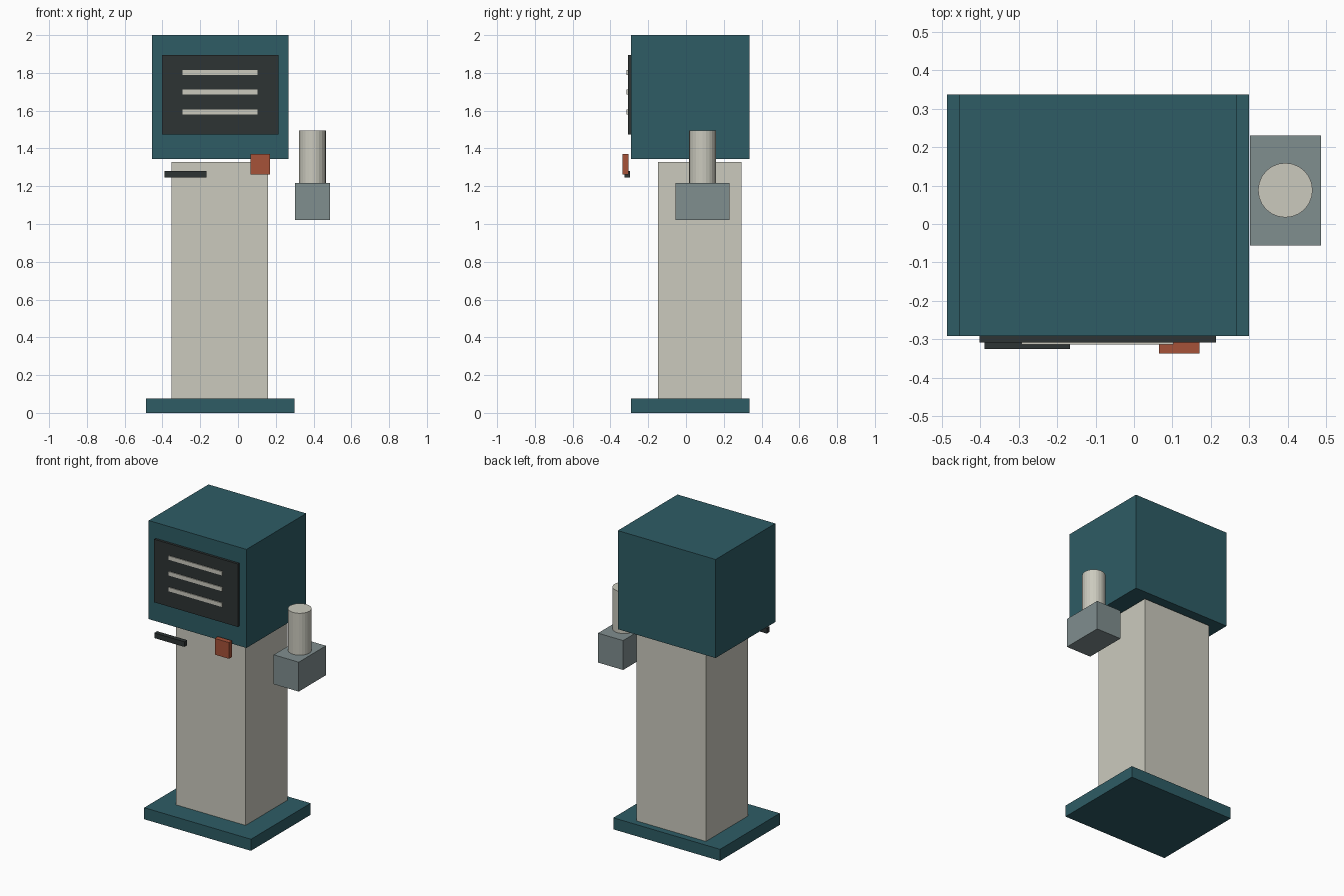
import bpy

if "Cube" in bpy.data.objects:
    bpy.data.objects.remove(bpy.data.objects["Cube"])


def linear(c):
    c /= 255
    return c / 12.92 if c <= 0.04045 else ((c + 0.055) / 1.055) ** 2.4


def material(name, r, g, b):
    m = bpy.data.materials.new(name)
    m.diffuse_color = (linear(r), linear(g), linear(b), 1)
    m.use_nodes = True
    m.node_tree.nodes["Principled BSDF"].inputs["Base Color"].default_value = m.diffuse_color
    return m


teal = material("teal", 46, 92, 101)
cream = material("cream", 203, 202, 190)
charcoal = material("charcoal", 45, 51, 51)
rust = material("rust_red", 166, 82, 57)
grey = material("blue_grey", 128, 142, 143)


def box(name, x, y, z, mat):
    """Cuboid from its (min, max) range on each axis."""
    ranges = (x, y, z)
    bpy.ops.mesh.primitive_cube_add(size=1, location=[(a + b) / 2 for a, b in ranges])
    ob = bpy.context.object
    ob.name = name
    ob.scale = [b - a for a, b in ranges]
    bpy.ops.object.transform_apply(location=False, rotation=False, scale=True)
    ob.data.materials.append(mat)
    return ob


# Pedestal: foot plate and column
box("base_plate", (-0.487, 0.300), (-0.292, 0.337), (0, 0.077), teal)
box("column", (-0.352, 0.160), (-0.148, 0.293), (0.077, 1.327), cream)

# Head with display panel
box("head", (-0.454, 0.267), (-0.292, 0.337), (1.343, 2.0), teal)
box("screen", (-0.402, 0.214), (-0.308, -0.292), (1.475, 1.895), charcoal)
for i, z in enumerate((1.593, 1.698, 1.803)):
    box(f"screen_line_{i + 1}", (-0.293, 0.103), (-0.314, -0.307),
        (z - 0.013, z + 0.013), cream)

# Slot bar and button below the head
box("slot_bar", (-0.389, -0.167), (-0.326, -0.296), (1.247, 1.281), charcoal)
box("button", (0.065, 0.170), (-0.337, -0.304), (1.262, 1.370), rust)

# Side holder with upright cylinder
box("side_holder", (0.302, 0.487), (-0.056, 0.231), (1.021, 1.217), grey)
bpy.ops.mesh.primitive_cylinder_add(vertices=24, radius=0.071, depth=0.279,
                                    location=(0.394, 0.088, 1.3565))
cylinder = bpy.context.object
cylinder.name = "side_cylinder"
cylinder.data.materials.append(cream)
